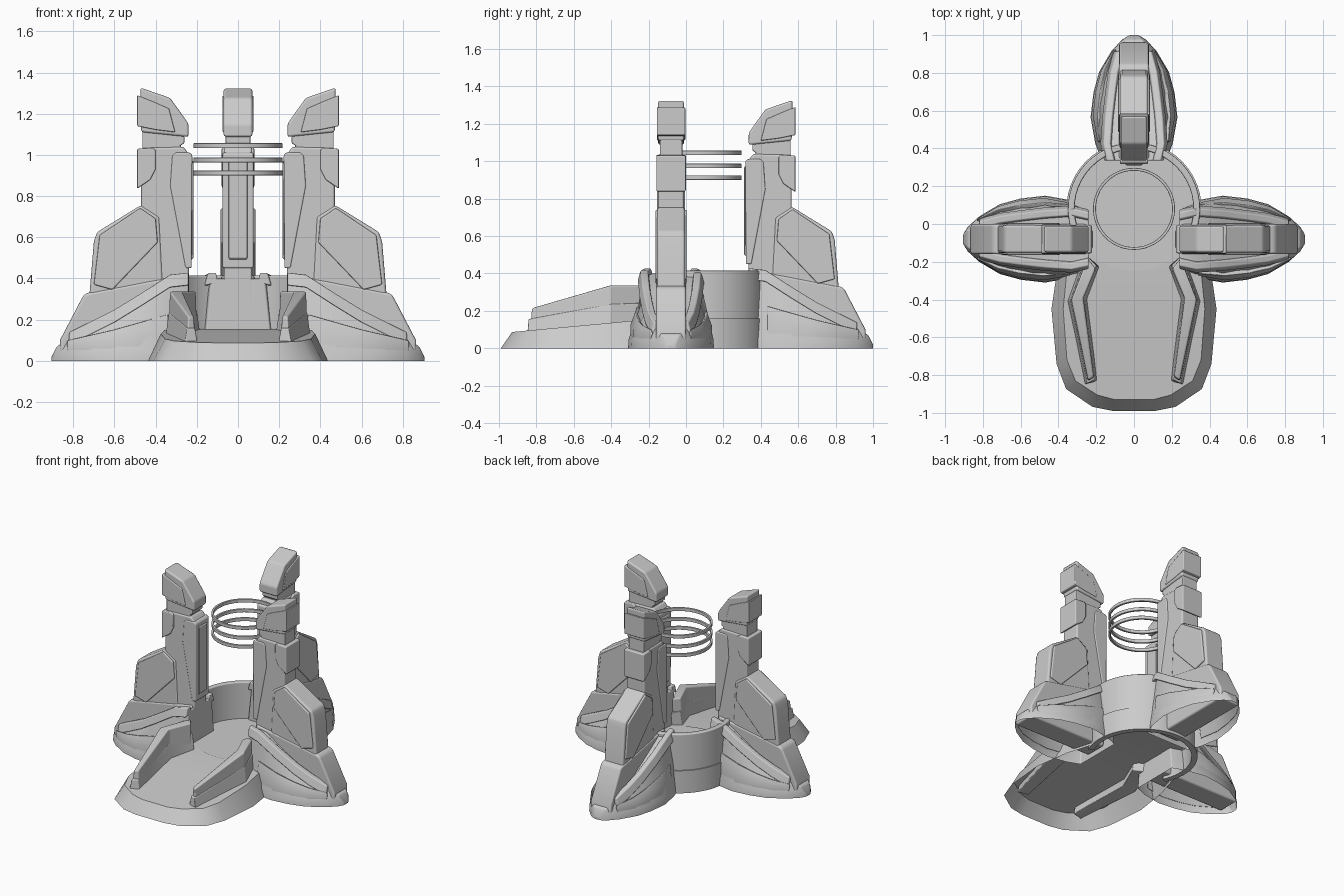
import bpy, bmesh
from math import radians, sin, cos, pi
from mathutils import Matrix

if "Cube" in bpy.data.objects:
    bpy.data.objects.remove(bpy.data.objects["Cube"])


def loft(bm, sections, closed=True, caps=True):
    """Skin a list of equal-length point sections."""
    rows = [[bm.verts.new(p) for p in s] for s in sections]
    n = len(rows[0])
    for a, b in zip(rows, rows[1:]):
        for i in range(n if closed else n - 1):
            j = (i + 1) % n
            bm.faces.new((a[i], a[j], b[j], b[i]))
    if caps:
        bm.faces.new(rows[0])
        bm.faces.new(rows[-1])


def make_mesh(name, build):
    bm = bmesh.new()
    build(bm)
    bmesh.ops.recalc_face_normals(bm, faces=bm.faces)
    me = bpy.data.meshes.new(name)
    bm.to_mesh(me)
    bm.free()
    return me


def place(name, me, matrix=Matrix(), bevel=0.0):
    ob = bpy.data.objects.new(name, me)
    ob.matrix_world = matrix
    bpy.context.collection.objects.link(ob)
    if bevel:
        m = ob.modifiers.new("bevel", 'BEVEL')
        m.width, m.segments = bevel, 2
        m.limit_method, m.angle_limit = 'ANGLE', radians(28)
        m.harden_normals = True
    return ob


def prism(poly, h):
    """Side profile (r, z) extruded to half-width h on both sides."""
    return lambda bm: loft(bm, [[(r, s * h, z) for r, z in poly] for s in (-1, 1)])


# ---- pillar foot: stations of radius, base half-width, ridge half-width, ridge height
FOOT = [(.24, .17, .13, .40), (.33, .205, .15, .39), (.47, .23, .14, .30),
        (.60, .215, .125, .22), (.71, .185, .11, .165), (.82, .12, .08, .11),
        (.88, .065, .045, .07), (.905, .025, .02, .02)]


def foot_shell(bm):
    secs = []
    for r, w, a, z in FOOT:
        half = [(w, 0), (w - .004, min(.05, z * .5)), (a, z)]
        secs.append([(r, -s, h) for s, h in half] + [(r, s, h) for s, h in half[::-1]])
    loft(bm, secs, closed=False, caps=False)
    bm.verts.ensure_lookup_table()
    bm.faces.new(bm.verts[:6])
    bm.faces.new(bm.verts[-6:])


def foot_band(bm):
    for side in (-1, 1):
        loft(bm, [[(r, side * s, h) for s, h in
                   ((a - .035, z - .02), (a - .025, z + .028), (a + .012, z + .028), (a + .03, z - .035))]
                  for r, w, a, z in FOOT[:6]])


def foot_block(bm):
    for side in (-1, 1):
        secs = []
        for r, w, a, z in FOOT[1:6]:
            k = z - .05
            secs.append([(r + .01, side * s, h) for s, h in
                         ((w - .012, .045), (w - .012, .06 + .25 * k),
                          (w + (a - w) * .4, .075 + .45 * k), (w + (a - w) * .65, .05 + .5 * k))])
        loft(bm, secs)


PILLAR = {
    "head": (prism([(.24, 1.087), (.24, 1.15), (.26, 1.18), (.33, 1.277), (.475, 1.327), (.47, 1.11)], .07), .012),
    "head_plate": (prism([(.49, 1.29), (.42, 1.262), (.335, 1.225), (.305, 1.11), (.40, 1.122), (.49, 1.14)], .076), .006),
    "neck": (prism([(.26, 1.0), (.28, 1.045), (.26, 1.058), (.26, 1.09), (.465, 1.12), (.465, 1.0)], .06), .006),
    "shaft": (prism([(.24, .1), (.235, 1.0), (.265, 1.04), (.47, 1.035), (.47, .1)], .069), .012),
    "inner_panel": (prism([(.225, .45), (.222, 1.0), (.235, 1.012), (.305, 1.012), (.32, .995), (.33, .85), (.255, .45)], .075), .008),
    "inner_strip": (prism([(.216, .5), (.216, .97), (.24, .98), (.24, .48)], .045), .005),
    "collar": (prism([(.40, 1.025), (.42, 1.035), (.49, 1.03), (.49, .835), (.425, .88), (.40, .93)], .079), .007),
    "shoulder": (prism([(.36, .3), (.38, .70), (.47, .757), (.685, .625), (.70, .58), (.725, .28)], .074), .014),
    "shoulder_plate": (prism([(.39, .575), (.40, .69), (.475, .742), (.672, .61), (.70, .37), (.61, .345)], .084), .007),
    "foot_spine": (prism([(.25, .02), (.25, .42), (.42, .39), (.73, .33), (.75, .32), (.865, .1), (.865, .02)], .08), .014),
    "foot_shell": (foot_shell, .008),
    "foot_band": (foot_band, .008),
    "foot_block": (foot_block, .01),
}
SPOTS = {
    "right": Matrix.Translation((0, -.08, 0)),
    "left": Matrix.Translation((0, -.08, 0)) @ Matrix.Rotation(pi, 4, 'Z'),
    "back": Matrix.Translation((0, .095, 0)) @ Matrix.Rotation(pi / 2, 4, 'Z'),
}
for part, (build, bev) in PILLAR.items():
    me = make_mesh("pillar_" + part, build)
    for side, mat in SPOTS.items():
        place(f"{side}_pillar_{part}", me, mat, bev)


# ---- sloping front platform: base y, base half-width, deck y, deck half-width
def deck_z(y):
    return .087 + (y + .93) / .73 * .068 if y < -.2 else .155


def platform(bm):
    rows = [(-.99, .11, -.93, .10), (-.968, .22, -.905, .195), (-.873, .36, -.83, .31),
            (-.74, .41, -.72, .355), (-.45, .437, -.45, .375), (-.2, .40, -.2, .35), (0, .34, 0, .32)]
    secs = [[(-wb, yb, 0), (-wt, yt, deck_z(yt)), (wt, yt, deck_z(yt)), (wb, yb, 0)]
            for yb, wb, yt, wt in rows]
    loft(bm, secs, closed=False, caps=False)
    bm.verts.ensure_lookup_table()
    bm.faces.new(bm.verts[:4])


place("platform", make_mesh("platform", platform))


# ---- round pad, curved back wall and floating rings (all around the pad centre)
def band(ri, ro, z0, z1, a0, a1, n):
    """Rectangular section swept round an arc or full circle."""
    def build(bm):
        full = a1 - a0 >= 360
        secs = []
        for i in range(n + 1):
            a = radians(a0 + (a1 - a0) * i / n)
            secs.append([(r * cos(a), r * sin(a), z) for r, z in ((ri, z0), (ro, z0), (ro, z1), (ri, z1))])
        loft(bm, secs, caps=not full)
        bmesh.ops.remove_doubles(bm, verts=bm.verts, dist=1e-5)
    return build


def pad_disc(bm):
    bmesh.ops.create_circle(bm, cap_ends=True, segments=40, radius=.33,
                            matrix=Matrix.Translation((0, 0, .157)))


centre = Matrix.Translation((0, .08, 0))
place("pad", make_mesh("pad", pad_disc), centre)
place("back_wall", make_mesh("back_wall", band(.315, .35, .15, .415, -25, 205, 30)), centre, .008)
place("back_wall_base", make_mesh("back_wall_base", band(.32, .358, 0, .16, -25, 205, 30)), centre)
for i, z in enumerate((.912, .975, 1.045)):
    place(f"ring_{i + 1}", make_mesh("ring", band(.202, .217, z - .012, z + .012, 0, 360, 48)), centre, .003)


# ---- side rails on the platform, as cross-sections from back to front
def rail(grow, drop, side):
    # y inner, x inner, y outer, x outer, top height
    rows = [(-.24, .19, -.185, .26, .337), (-.40, .255, -.41, .345, .337), (-.82, .20, -.84, .255, .215)]

    def build(bm):
        secs = []
        for i, (yi, xi, yo, xo, top) in enumerate(rows):
            dy = (grow, 0, -grow)[i]
            zb = deck_z(yi) - .05
            zt = zb + .05 + (top - zb - .05) * drop
            secs.append([(side * (xi - grow), yi + dy, zb), (side * (xo + grow), yo + dy, zb),
                         (side * (xo + grow * .3 - .012), yo + dy + .008, zt),
                         (side * (xi - grow * .3 + .012), yi + dy + .008, zt)])
        loft(bm, secs)
    return build


for side, label in ((1, "right"), (-1, "left")):
    place(label + "_rail", make_mesh("rail", rail(-.004, 1, side)), bevel=.01)
    place(label + "_rail_skirt", make_mesh("rail_skirt", rail(.012, .5, side)), bevel=.006)

# ---- shading: smooth surfaces with sharp edges kept
bpy.ops.object.select_all(action='DESELECT')
for ob in bpy.data.objects:
    ob.select_set(True)
bpy.context.view_layer.objects.active = bpy.data.objects["platform"]
bpy.ops.object.shade_smooth_by_angle(angle=radians(30))
